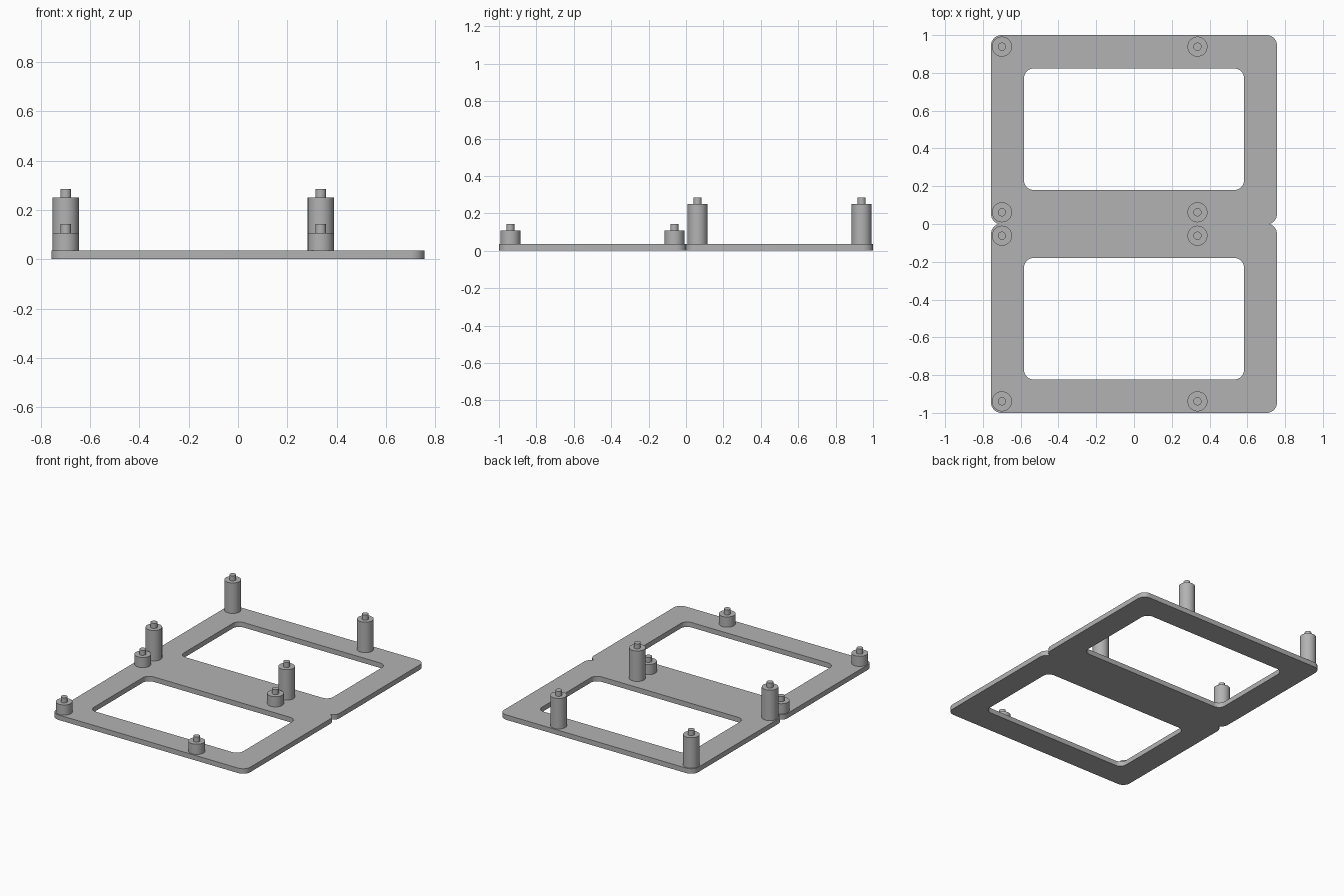
import bpy, math

cube = bpy.data.objects.get("Cube")
if cube:
    bpy.data.objects.remove(cube, do_unlink=True)

HALF_W, PLATE_T = 0.757, 0.035

grey = bpy.data.materials.new("plain grey")
grey.use_nodes = True
colour = (0.45, 0.45, 0.45, 1)
grey.diffuse_color = colour
grey.node_tree.nodes["Principled BSDF"].inputs["Base Color"].default_value = colour


def rounded_rect(half_w, y0, y1, r, steps=10):
    """Counter-clockwise outline, starting at the lower right corner."""
    pts = []
    corners = [(half_w - r, y0 + r, -90), (half_w - r, y1 - r, 0),
               (r - half_w, y1 - r, 90), (r - half_w, y0 + r, 180)]
    for cx, cy, start in corners:
        for i in range(steps + 1):
            a = math.radians(start + 90 * i / steps)
            pts.append((cx + r * math.cos(a), cy + r * math.sin(a)))
    return pts


def add_spline(curve, pts):
    spline = curve.splines.new("POLY")
    spline.points.add(len(pts) - 1)
    for p, (x, y) in zip(spline.points, pts):
        p.co = (x, y, 0, 1)
    spline.use_cyclic_u = True


def smooth(obj):
    bpy.ops.object.select_all(action="DESELECT")
    obj.select_set(True)
    bpy.context.view_layer.objects.active = obj
    bpy.ops.object.shade_smooth_by_angle(angle=math.radians(30))


# Base plate: two rounded frames joined at the middle, leaving side notches
curve = bpy.data.curves.new("base_plate", "CURVE")
curve.dimensions = "2D"
curve.fill_mode = "BOTH"
curve.extrude = PLATE_T / 2
back = [p for p in rounded_rect(HALF_W, -0.002, 1, 0.055) if p[1] > 0.0001]
add_spline(curve, back + [(-x, -y) for x, y in back])
hole = rounded_rect(0.582, 0.18, 0.823, 0.05)
add_spline(curve, hole)
add_spline(curve, [(-x, -y) for x, y in hole])
plate = bpy.data.objects.new("base_plate", curve)
plate.location.z = PLATE_T / 2
bpy.context.collection.objects.link(plate)
bpy.ops.object.select_all(action="DESELECT")
plate.select_set(True)
bpy.context.view_layer.objects.active = plate
bpy.ops.object.convert(target="MESH")
plate = bpy.context.object
plate.data.materials.clear()
plate.data.materials.append(grey)
smooth(plate)


def cylinder(name, x, y, z0, z1, radius):
    bpy.ops.mesh.primitive_cylinder_add(vertices=48, radius=radius, depth=z1 - z0,
                                        location=(x, y, (z0 + z1) / 2))
    obj = bpy.context.object
    obj.name = name
    obj.data.materials.append(grey)
    smooth(obj)


# Standoffs with locating pins: tall on the back frame, short on the front
for side, top in (("back", 0.25), ("front", 0.107)):
    sign = 1 if side == "back" else -1
    for edge, y in (("inner", 0.062), ("outer", 0.939)):
        for hand, x in (("right", -0.699), ("left", 0.336)):
            label = f"{side}_{edge}_{hand}"
            cylinder(label + "_standoff", x, sign * y, PLATE_T - 0.005, top, 0.053)
            cylinder(label + "_pin", x, sign * y, top - 0.005, top + 0.035, 0.0215)
